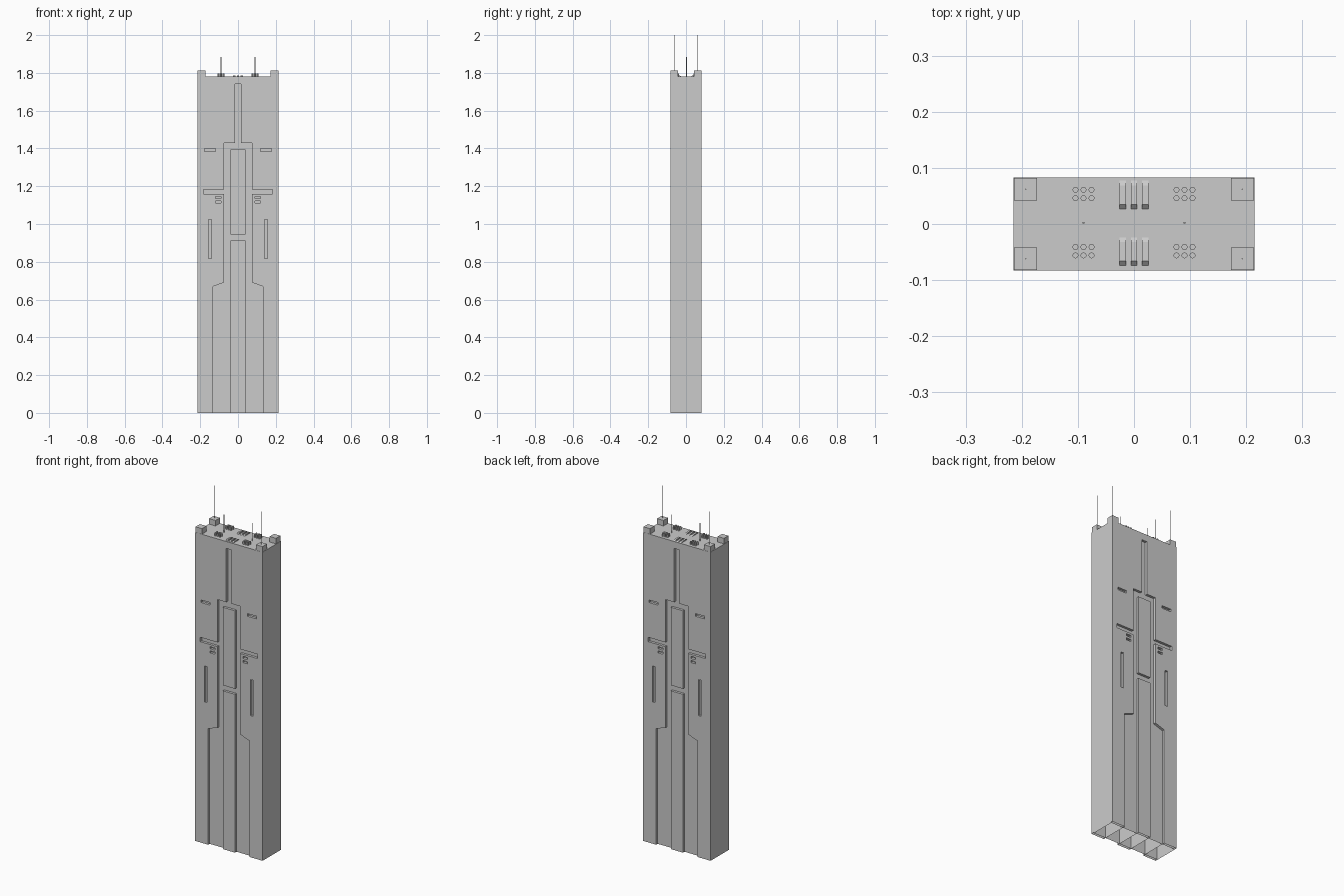
import bpy, bmesh
from mathutils import Vector

if "Cube" in bpy.data.objects:
    bpy.data.objects.remove(bpy.data.objects["Cube"])

HX, HY, TOP = 0.215, 0.083, 1.78   # body half width, half depth, roof height
RECESS = 0.014                     # depth of facade channels


def finish(name, bm, open_bottom=False):
    bmesh.ops.recalc_face_normals(bm, faces=bm.faces)
    if open_bottom:
        low = [f for f in bm.faces if all(v.co.z < 1e-4 for v in f.verts)]
        bmesh.ops.delete(bm, geom=low, context='FACES')
    me = bpy.data.meshes.new(name)
    bm.to_mesh(me)
    bm.free()
    ob = bpy.data.objects.new(name, me)
    bpy.context.collection.objects.link(ob)
    return ob


def add_box(bm, x0, x1, y0, y1, z0, z1):
    vs = bmesh.ops.create_cube(bm, size=1)['verts']
    for v in vs:
        v.co = Vector((x1 if v.co.x > 0 else x0,
                       y1 if v.co.y > 0 else y0,
                       z1 if v.co.z > 0 else z0))


def add_cylinder(bm, x, y, z0, z1, r, sides):
    vs = bmesh.ops.create_cone(bm, cap_ends=True, segments=sides,
                               radius1=r, radius2=r, depth=z1 - z0)['verts']
    bmesh.ops.translate(bm, verts=vs, vec=(x, y, (z0 + z1) / 2))


def slab(name, outlines):
    """Full-depth plate from x-z outlines; inner outlines become slots."""
    bm = bmesh.new()
    edges = []
    for pts in outlines:
        vs = [bm.verts.new((x, -HY, z)) for x, z in pts]
        edges += [bm.edges.new((vs[i - 1], vs[i])) for i in range(len(vs))]
    bmesh.ops.triangle_fill(bm, use_beauty=True, edges=edges, normal=(0, -1, 0))
    bmesh.ops.dissolve_limit(bm, angle_limit=0.01, verts=bm.verts[:], edges=bm.edges[:])
    ext = bmesh.ops.extrude_face_region(bm, geom=bm.faces[:], use_keep_orig=True)
    moved = [g for g in ext['geom'] if isinstance(g, bmesh.types.BMVert)]
    bmesh.ops.translate(bm, verts=moved, vec=(0, 2 * HY, 0))
    return finish(name, bm, open_bottom=True)


def rect(x0, x1, z0, z1):
    return [(x0, z0), (x1, z0), (x1, z1), (x0, z1)]


# Outer facade frame with stepped channel, mirrored about x = 0
half = [(HX, TOP), (HX, 0), (0.132, 0), (0.132, 0.67), (0.073, 0.69),
        (0.073, 1.158), (0.183, 1.158), (0.183, 1.183), (0.073, 1.183),
        (0.073, 1.43), (0.017, 1.43), (0.017, 1.74)]
outline = half + [(-x, z) for x, z in reversed(half)]
slots = [rect(0.119, 0.177, 1.385, 1.40),
         rect(0.09, 0.12, 1.134, 1.146),
         rect(0.09, 0.12, 1.110, 1.122),
         rect(0.139, 0.155, 0.817, 1.025)]
slots += [[(-x, z) for x, z in s] for s in slots]
slab("facade_frame", [outline] + slots)

# Central facade panels
slab("upper_center_panel", [rect(-0.039, 0.039, 0.945, 1.395)])
slab("lower_center_panel", [rect(-0.039, 0.039, 0, 0.913)])

# Recessed core behind the channels
bm = bmesh.new()
add_box(bm, -0.21, 0.21, -HY + RECESS, HY - RECESS, 0, 1.765)
finish("recessed_core", bm, open_bottom=True)

# Corner blocks and tall antennas
blocks, masts = bmesh.new(), bmesh.new()
for sx in (-1, 1):
    for sy in (-1, 1):
        xs = sorted((sx * 0.173, sx * 0.2135))
        ys = sorted((sy * 0.042, sy * 0.082))
        add_box(blocks, *xs, *ys, TOP - 0.002, 1.812)
        add_cylinder(masts, sx * 0.193, sy * 0.062, 1.81, 2.0, 0.001, 8)
finish("corner_blocks", blocks)
finish("corner_antennas", masts)

# Short roof antennas
bm = bmesh.new()
for x in (-0.09, 0.09):
    add_cylinder(bm, x, 0.002, TOP - 0.002, 1.883, 0.002, 8)
finish("roof_antennas", bm)

# Clusters of round roof vents
bm = bmesh.new()
for cx in (-0.09, 0.09):
    for dx in (-0.0143, 0, 0.0143):
        for y in (-0.056, -0.041, 0.046, 0.061):
            add_cylinder(bm, cx + dx, y, TOP - 0.002, 1.798, 0.0052, 16)
finish("roof_vents", bm)

# Sloped roof slats, two rows of three
bm = bmesh.new()
profile = [(-0.027, 1.779), (-0.018, 1.787), (0.016, 1.785), (0.026, 1.779)]
for cy in (-0.048, 0.053):
    for cx in (-0.02, 0, 0.02):
        vs = [bm.verts.new((cx - 0.0055, cy + y, z)) for y, z in profile]
        face = bm.faces.new(vs)
        ext = bmesh.ops.extrude_face_region(bm, geom=[face], use_keep_orig=True)
        moved = [g for g in ext['geom'] if isinstance(g, bmesh.types.BMVert)]
        bmesh.ops.translate(bm, verts=moved, vec=(0.011, 0, 0))
finish("roof_slats", bm)
